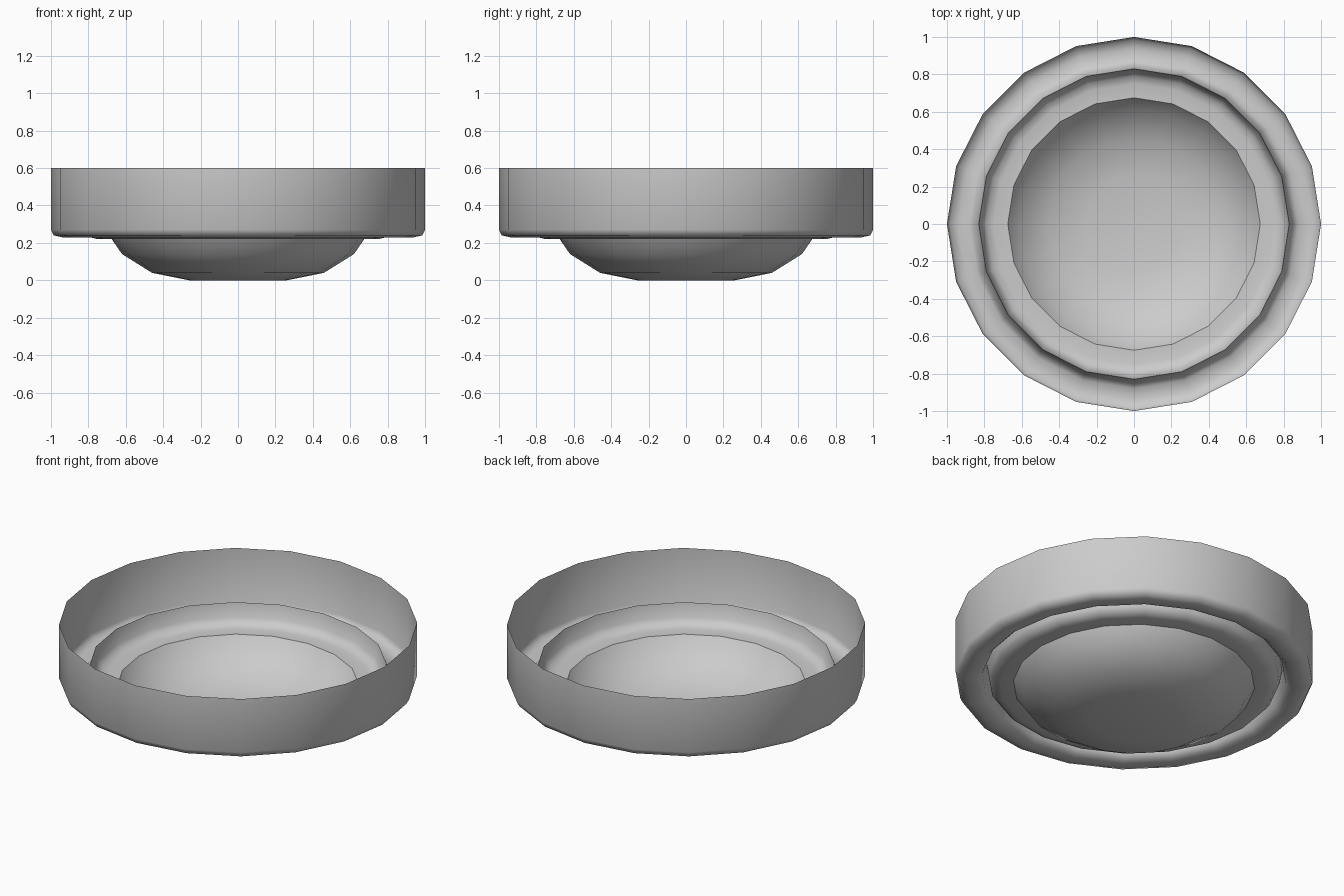
import bpy
import bmesh
from math import cos, sin, tau

SIDES = 20

cube = bpy.data.objects.get("Cube")
if cube:
    bpy.data.objects.remove(cube, do_unlink=True)

grey = bpy.data.materials.new("light grey")
grey.use_nodes = True
grey.diffuse_color = (0.6, 0.6, 0.6, 1)
grey.node_tree.nodes["Principled BSDF"].inputs["Base Color"].default_value = (0.6, 0.6, 0.6, 1)


def lathe(name, profile, capped=False):
    """Spin a (radius, height) profile, listed from outside in, into a thin shell."""
    bm = bmesh.new()
    rings = [[bm.verts.new((r * cos(tau * i / SIDES), r * sin(tau * i / SIDES), z))
              for i in range(SIDES)] for r, z in profile]
    for upper, lower in zip(rings, rings[1:]):
        for i in range(SIDES):
            j = (i + 1) % SIDES
            bm.faces.new((upper[i], lower[i], lower[j], upper[j]))
    if capped:
        bm.faces.new(reversed(rings[-1]))
    for face in bm.faces:
        face.smooth = True
    mesh = bpy.data.meshes.new(name)
    bm.to_mesh(mesh)
    bm.free()
    mesh.materials.append(grey)
    obj = bpy.data.objects.new(name, mesh)
    bpy.context.collection.objects.link(obj)
    return obj


# Upright wall rolling under into a trough and up to the ridge
lathe("outer_wall", [(1, 0.6), (1, 0.27), (0.985, 0.24), (0.94, 0.23),
                     (0.88, 0.232), (0.85, 0.26), (0.83, 0.345)])

# Inner step running down from the ridge to the bowl
lathe("inner_step", [(0.83, 0.345), (0.815, 0.26), (0.79, 0.23),
                     (0.75, 0.22), (0.675, 0.22)])

# Shallow round bowl
lathe("bowl", [(0.675, 0.22), (0.62, 0.14), (0.46, 0.04), (0.26, 0)], capped=True)
